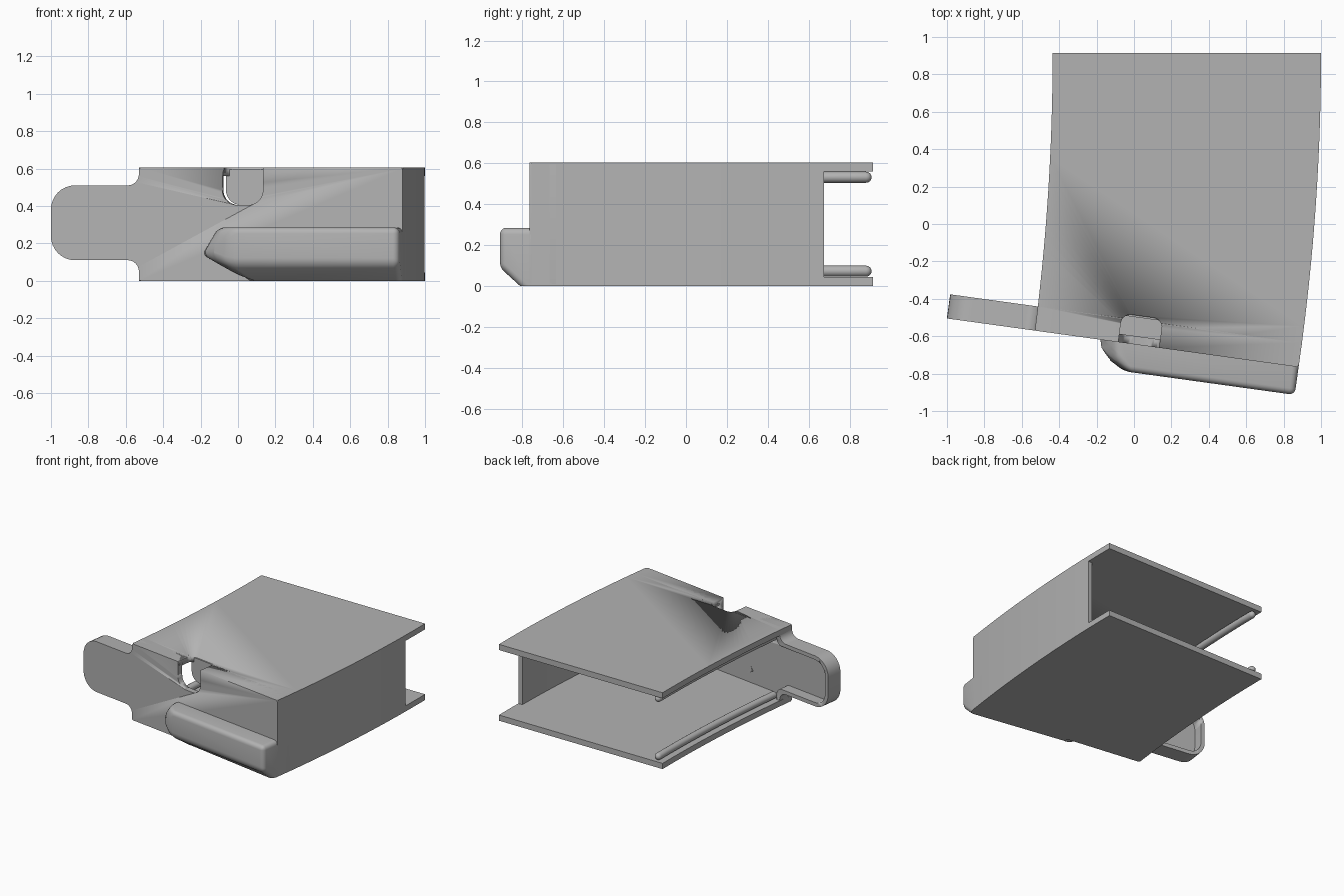
import bpy, bmesh, math
from mathutils import Vector

cube = bpy.data.objects.get("Cube")
if cube:
    bpy.data.objects.remove(cube)

grey = bpy.data.materials.new("plain grey")
grey.use_nodes = True
GREY = (0.45, 0.45, 0.45, 1)
grey.diffuse_color = GREY
grey.node_tree.nodes["Principled BSDF"].inputs["Base Color"].default_value = GREY

H = 0.605          # overall height
T = 0.045          # sheet thickness
BACK = 0.915
START = Vector((-0.53, -0.57, 0))
END = Vector((0.88, -0.765, 0))
ALONG = (END - START).normalized()
INWARD = Vector((-ALONG.y, ALONG.x, 0))
LEN = (END - START).length


def panel_point(u, z, d):
    """Along the slanted front, up, and inward from it."""
    return START + ALONG * u + INWARD * d + Vector((0, 0, z))


def plan_point(x, y, z):
    return Vector((x, y, z))


def front_plan(u, d, z):
    return panel_point(u, z, d)


def finish(name, bm, smooth=True):
    bmesh.ops.recalc_face_normals(bm, faces=bm.faces)
    mesh = bpy.data.meshes.new(name)
    bm.to_mesh(mesh)
    bm.free()
    mesh.materials.append(grey)
    ob = bpy.data.objects.new(name, mesh)
    bpy.context.collection.objects.link(ob)
    if smooth:
        bpy.ops.object.select_all(action='DESELECT')
        ob.select_set(True)
        bpy.context.view_layer.objects.active = ob
        bpy.ops.object.shade_smooth_by_angle(angle=math.radians(30))
    return ob


def prism(name, pts, lo, hi, place):
    bm = bmesh.new()
    a = [bm.verts.new(place(p, q, lo)) for p, q in pts]
    b = [bm.verts.new(place(p, q, hi)) for p, q in pts]
    bm.faces.new(a)
    bm.faces.new(b[::-1])
    n = len(pts)
    for i in range(n):
        bm.faces.new((a[i], b[i], b[(i + 1) % n], a[(i + 1) % n]))
    return finish(name, bm)


def rounded(corners, steps=8):
    """Outline from (x, y, radius) right-angled corners."""
    out = []
    for i, (x, y, r) in enumerate(corners):
        c = Vector((x, y))
        e = (Vector(corners[i - 1][:2]) - c).normalized() * r
        f = (Vector(corners[(i + 1) % len(corners)][:2]) - c).normalized() * r
        if r == 0:
            out.append((x, y))
            continue
        for k in range(steps + 1):
            a = math.pi / 2 * k / steps
            out.append(tuple(c + e * (1 - math.sin(a)) + f * (1 - math.cos(a))))
    return out


def cut(ob, *cutters):
    for c in cutters:
        m = ob.modifiers.new("cut", 'BOOLEAN')
        m.object = c
        m.operation = 'DIFFERENCE'
        m.solver = 'EXACT'
        c.hide_render = True
        c.hide_viewport = True
        c.display_type = 'WIRE'


def right_x(y):
    return 1.0 - 0.12 * ((BACK - y) / 1.68) ** 2


def left_x(y):
    return -0.435 - 0.095 * ((BACK - y) / 1.485) ** 2


def steps(a, b, n=24):
    return [a + (b - a) * i / n for i in range(n + 1)]


# Front panel with side tab, hollowed from behind
def panel_outline(i, r):
    lo, hi = 0.11 + i, 0.51 - i
    return rounded([(LEN - i, i, 0.012), (LEN - i, H - i, 0.012),
                    (i, H - i, 0.012), (i, hi, 0.06 - i * 0.3),
                    (-0.475 + i, hi, r), (-0.475 + i, lo, r),
                    (i, lo, 0.06 - i * 0.3), (i, i, 0.012)])


panel = prism("front_panel", panel_outline(0, 0.13), 0, 0.13, panel_point)
pocket = prism("panel_pocket_cutter", panel_outline(0.03, 0.10), T, 0.2, panel_point)

# Finger notch through the panel and the top sheet
U0, U1, NZ = 0.45, 0.67, 0.405
notch = prism("notch_cutter", rounded([(U0, NZ, 0.08), (U1, NZ, 0.08), (U1, 0.7, 0), (U0, 0.7, 0)]),
              -0.05, 0.1, panel_point)
slot = prism("slot_cutter", rounded([(U0, -0.05, 0), (U1, -0.05, 0), (U1, 0.155, 0.05), (U0, 0.155, 0.05)]),
             0.5, 0.7, front_plan)
cut(panel, pocket, notch, slot)
prism("notch_back_plate", rounded([(U0, NZ, 0.08), (U1, NZ, 0.08), (U1, H - 0.01, 0), (U0, H - 0.01, 0)]),
      0.145, 0.165, panel_point)

# Top and bottom sheets with bowed sides
a, b = panel_point(0.002, 0, 0.01), panel_point(LEN - 0.002, 0, 0.01)
outline = [(right_x(y), y) for y in steps(b.y, BACK)] + [(left_x(y), y) for y in steps(BACK, a.y)]
prism("bottom_sheet", outline, 0, T, plan_point)
top = prism("top_sheet", outline, H - T, H, plan_point)
cut(top, slot)

# Bowed side wall, shorter than the sheets
ys = steps(END.y + 0.01, 0.675)
prism("side_wall", [(right_x(y), y) for y in ys] + [(right_x(y) - 0.035, y) for y in ys[::-1]],
      0.02, H - 0.02, plan_point)

# Round-ended guide rails along the open side
for name, z in (("bottom_rail", T + 0.028), ("top_rail", H - T - 0.028)):
    bm = bmesh.new()
    rings = []
    R = 0.027
    path = [(y, R) for y in steps(-0.45, BACK - 0.035, 16)]
    path += [(BACK - 0.035 + R * math.sin(t), R * math.cos(t)) for t in (0.4, 0.8, 1.2, 1.5)]
    for y, r in path:
        rings.append([bm.verts.new((left_x(y) + 0.06 + r * math.cos(k * math.pi / 8), y,
                                    z + r * math.sin(k * math.pi / 8))) for k in range(16)])
    for p, q in zip(rings, rings[1:]):
        for k in range(16):
            bm.faces.new((p[k], p[(k + 1) % 16], q[(k + 1) % 16], q[k]))
    bm.faces.new(rings[0])
    bm.faces.new(rings[-1])
    finish(name, bm)

# Pull handle: a hull with softened edges
bm = bmesh.new()
D = -0.15
TOP = 0.285
for u, z, d in [(0.34, 0.14, 0.02), (0.43, TOP, 0.02), (LEN, TOP, 0.02), (LEN, 0, 0.02), (0.58, 0, 0.02),
                (0.58, 0, -0.05), (LEN, 0, -0.05), (0.36, 0.14, -0.07), (0.44, TOP, -0.08),
                (0.52, TOP, D), (0.50, 0.09, D), (LEN, TOP, D), (LEN, 0.09, D)]:
    bm.verts.new(panel_point(u, z, d))
bmesh.ops.convex_hull(bm, input=bm.verts)
bmesh.ops.dissolve_limit(bm, angle_limit=math.radians(3), verts=bm.verts, edges=bm.edges)


def depth(v):
    return (v.co - START).dot(INWARD)


soft = [e for e in bm.edges if min(depth(v) for v in e.verts) < 0
        and max(v.co.z for v in e.verts) > 0.01]
bmesh.ops.bevel(bm, geom=soft, offset=0.04, segments=5, profile=0.5, affect='EDGES', clamp_overlap=True)
finish("pull_handle", bm)
